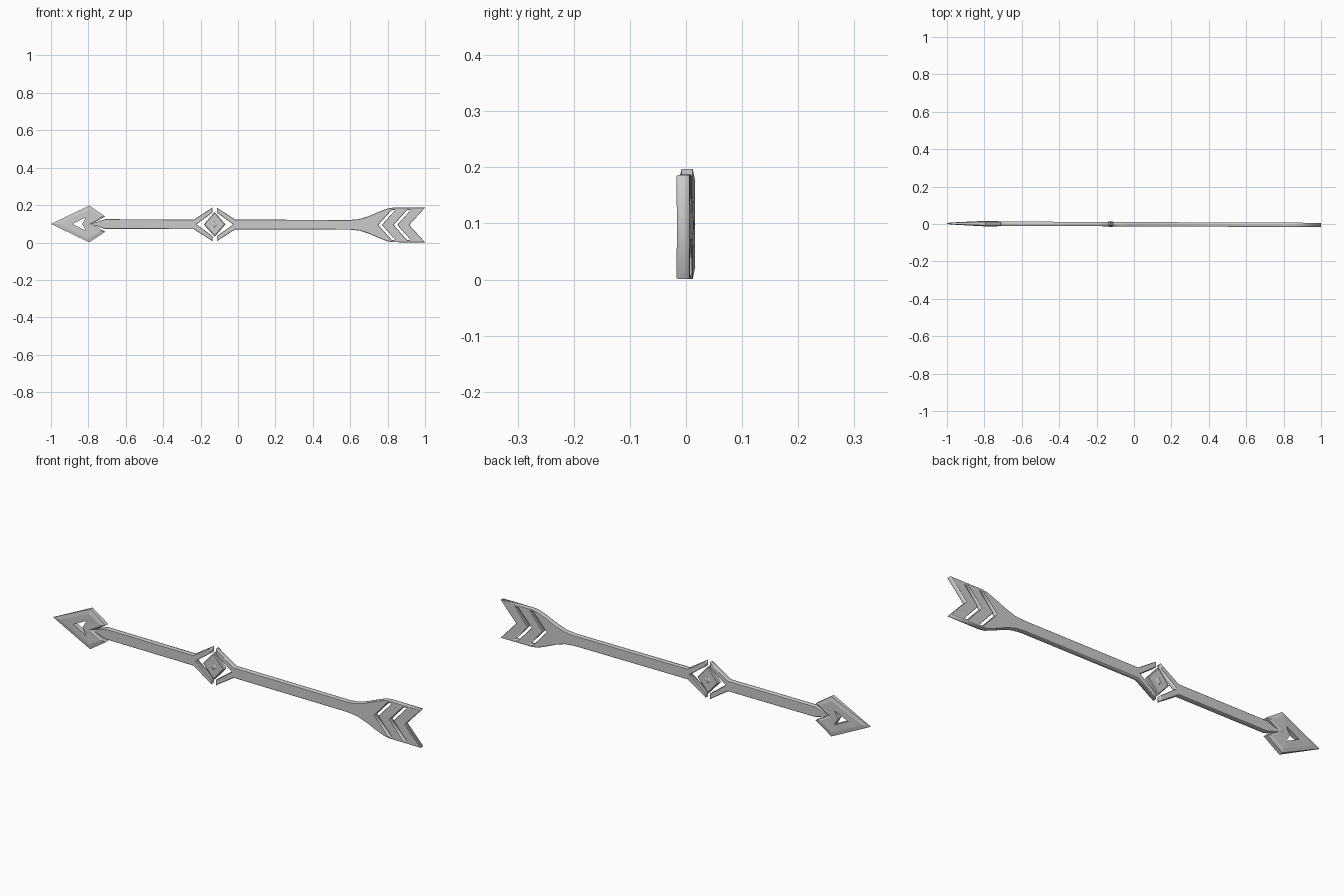
import bpy, bmesh

if "Cube" in bpy.data.objects:
    bpy.data.objects.remove(bpy.data.objects["Cube"])


def place(x, y, z):
    # the whole arrow leans very slightly along its length
    return (x, y - 0.0012 - 0.004 * x, z + 0.0965 - 0.003 * x)


def mirrored(half):
    # close an upper half outline with its reflection below the axis
    return half + [(x, -z) for x, z in reversed(half) if z > 0]


def add_object(name, bm):
    bmesh.ops.remove_doubles(bm, verts=bm.verts, dist=1e-5)
    bmesh.ops.recalc_face_normals(bm, faces=bm.faces)
    for v in bm.verts:
        v.co = place(*v.co)
    mesh = bpy.data.meshes.new(name)
    bm.to_mesh(mesh)
    bm.free()
    obj = bpy.data.objects.new(name, mesh)
    bpy.context.collection.objects.link(obj)
    return obj


def plate(name, outlines, half_thick, chamfer):
    # flat chamfered plate; the first outline is the edge, others are holes
    cu = bpy.data.curves.new(name + "_profile", 'CURVE')
    cu.dimensions = '2D'
    cu.fill_mode = 'BOTH'
    cu.extrude = half_thick - chamfer
    cu.bevel_depth = chamfer
    cu.bevel_resolution = 0
    cu.offset = -chamfer
    for pts in outlines:
        sp = cu.splines.new('POLY')
        sp.points.add(len(pts) - 1)
        for p, (x, z) in zip(sp.points, pts):
            p.co = (x, z, 0, 1)
        sp.use_cyclic_u = True
    tmp = bpy.data.objects.new(name + "_profile", cu)
    bpy.context.collection.objects.link(tmp)
    dg = bpy.context.evaluated_depsgraph_get()
    mesh = bpy.data.meshes.new_from_object(tmp.evaluated_get(dg))
    bpy.data.objects.remove(tmp)
    bm = bmesh.new()
    bm.from_mesh(mesh)
    for v in bm.verts:
        x, z, y = v.co
        v.co = (x, -y, z)
    return add_object(name, bm)


def rings(name, loops, close):
    # skin a list of (x, y, z) loops
    bm = bmesh.new()
    vs = [[bm.verts.new(p) for p in lp] for lp in loops]
    n = len(vs[0])
    for i in range(len(vs) if close else len(vs) - 1):
        a, b = vs[i], vs[(i + 1) % len(vs)]
        for k in range(n):
            m = (k + 1) % n
            bm.faces.new((a[k], a[m], b[m], b[k]))
    if not close:
        bm.faces.new(vs[0])
        bm.faces.new(vs[-1])
    return add_object(name, bm)


# arrow head: thin rim, raised face, pierced by a small chevron
rim = mirrored([(-1, 0), (-0.795, 0.098), (-0.71, 0.041), (-0.782, 0)])
face = mirrored([(-0.96, 0), (-0.798, 0.076), (-0.733, 0.037), (-0.797, 0)])
hole = mirrored([(-0.885, 0), (-0.813, 0.036), (-0.822, 0.02), (-0.834, 0)])


def layer(pts, half, side):
    # thickness fades towards the tip
    return [(x, side * half * (0.3 + 0.7 * min(1, (x + 1) / 0.2)), z) for x, z in pts]


rings("arrow_head", [layer(rim, 0.010, 1), layer(face, 0.0145, 1), layer(hole, 0.0145, 1),
                     layer(hole, 0.0145, -1), layer(face, 0.0145, -1), layer(rim, 0.010, -1)], True)

# front shaft with the two left arms of the diamond
plate("front_shaft", [mirrored([(-0.79, 0), (-0.71, 0.026), (-0.235, 0.026),
                                (-0.137, 0.090), (-0.137, 0.063), (-0.222, 0)])], 0.0115, 0.002)

# rear shaft: right arms, long bar, flared feathers, tail notch and two slits
body = mirrored([(-0.026, 0), (-0.113, 0.063), (-0.113, 0.090), (-0.015, 0.026),
                 (0.60, 0.026), (0.65, 0.031), (0.70, 0.047), (0.76, 0.073),
                 (0.80, 0.088), (0.83, 0.0925), (1.0, 0.0925), (0.915, 0)])
slits = [mirrored([(a, 0), (a + 0.073, 0.081), (a + 0.092, 0.081), (a + 0.019, 0)])
         for a in (0.75, 0.832)]
plate("rear_shaft_and_feathers", [body] + slits, 0.0115, 0.002)

# centre diamond with a raised stud on both faces
cx = -0.125


def rhombus(w, h, y):
    return [(cx - w, y, 0), (cx, y, h), (cx + w, y, 0), (cx, y, -h)]


rings("centre_diamond", [rhombus(0.052, 0.060, -0.011), rhombus(0.058, 0.066, -0.008),
                         rhombus(0.058, 0.066, 0.008), rhombus(0.052, 0.060, 0.011)], False)
rings("centre_stud", [rhombus(0.008, 0.010, -0.0145), rhombus(0.020, 0.023, -0.010),
                      rhombus(0.020, 0.023, 0.010), rhombus(0.008, 0.010, 0.0145)], False)
